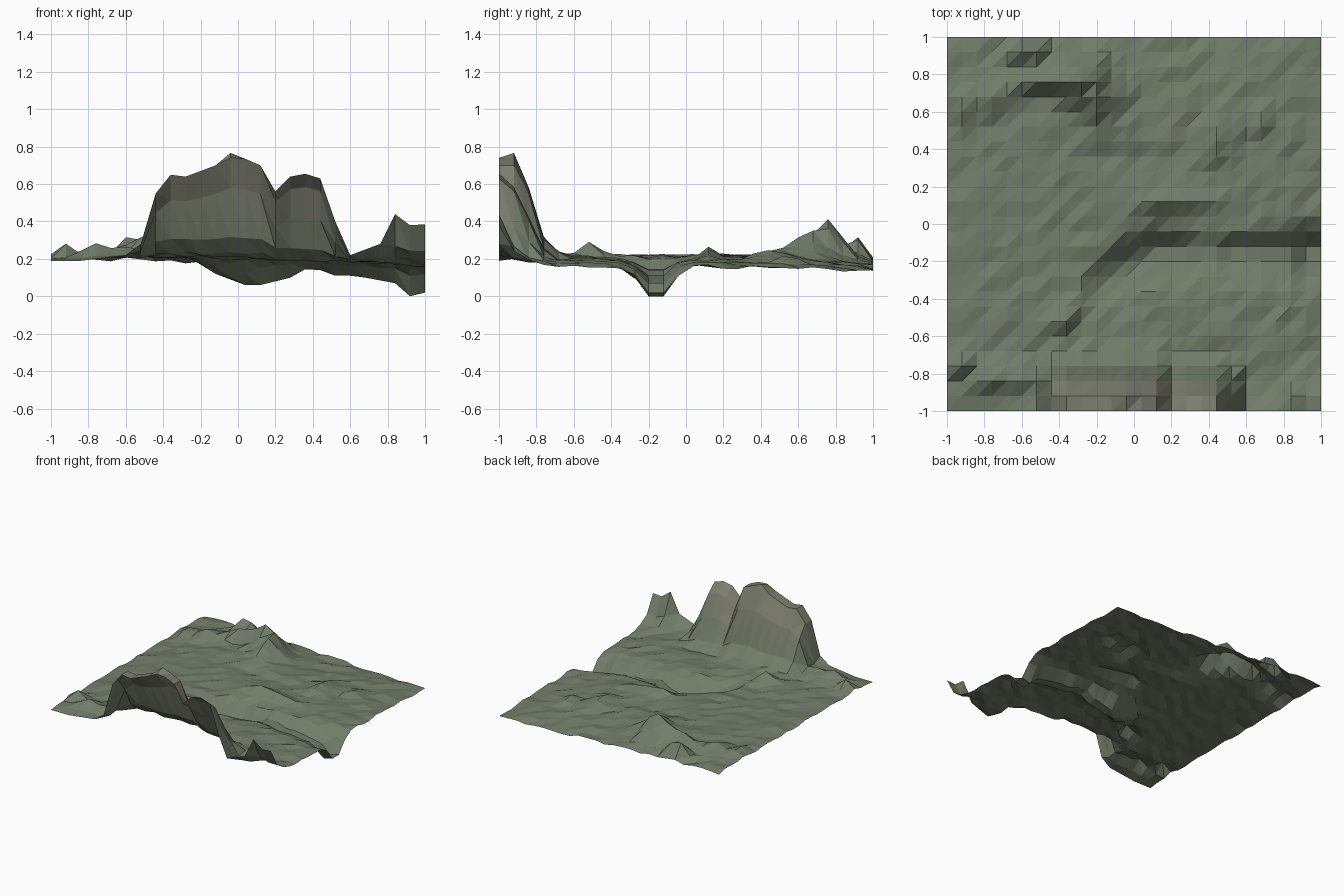
import bpy, bmesh, math, random

random.seed(4)
N, STEP = 25, 0.08

# front mountain crest height for each grid column, x = -1 to 1
crest = [.19, .19, .19, .20, .21, .22, .28, .55, .65, .64, .67, .70, .74,
         .735, .70, .56, .64, .655, .63, .40, .22, .25, .28, .44, .38, .385]
fade = [1, 1.0, .70, .22, .05]                 # crest falloff by row, going back
# river bed height for each column (.2 means no cut)
bed = [.2] * 10 + [.17, .12, .09, .06, .06, .08, .10, .145, .14, .11,
                   .11, .10, .085, .07, .0, .02]

# hills: x, y, height, radius x, radius y
hills = [(-.26, .76, .20, .13, .11), (-.20, .60, .07, .09, .10),
         (-.50, .78, .12, .16, .07), (-.56, .92, .14, .09, .06),
         (-.10, .66, .05, .10, .08),
         (-.38, -.51, .085, .06, .06), (.18, .13, .06, .22, .05),
         (.46, .46, .07, .06, .12), (.70, .54, .035, .06, .08),
         (-.94, .64, .05, .06, .10), (-.92, -.74, .07, .07, .06),
         (-.75, -.84, .09, .08, .07), (-.58, -.84, .07, .08, .08),
         (.60, -.04, .02, .30, .04), (-.76, .66, .06, .09, .09),
         (-.10, .48, .03, .30, .07), (-.88, .16, .015, .12, .06)]


def height(i, j):
    x, y = -1 + i * STEP, -1 + j * STEP
    # gently domed plain dipping towards the back right
    z = .208 - .02 * x - .013 * max(y, 0) * (1 + x)
    z += random.uniform(-.011, .011) - .025 * max(abs(x), abs(y)) ** 4
    for hx, hy, h, rx, ry in hills:
        z += h * math.exp(-((x - hx) / rx) ** 2 - ((y - hy) / ry) ** 2)
    if j < len(fade):
        f = fade[j]
        if i < 7:                              # low ground left of the mountain
            f = [1, .3, .1, 0, 0][j]
        elif i > 19:                           # corner spur is thinner
            f = [1, .35, .1, .03, 0][j]
        elif i > 14:
            f = [1, .85, .5, .15, 0][j]
        if (i, j) == (12, 1):
            f = 1.05
        z += (crest[i] - z) * f
    # river bends to the front at its upper end
    mid = -.16 - .5 * max(0, .1 - x)
    w = min(1, 1.14 * math.exp(-((y - mid) / .11) ** 2))
    return z + (bed[i] - z) * w if bed[i] < .2 else z


# terrain surface
bm = bmesh.new()
v = [[bm.verts.new((-1 + i * STEP, -1 + j * STEP, height(i, j)))
      for i in range(N + 1)] for j in range(N + 1)]
low = min(p.co.z for p in bm.verts)
for p in bm.verts:
    p.co.z -= low
for j in range(N):
    for i in range(N):
        a, b, c, d = v[j][i], v[j][i + 1], v[j + 1][i + 1], v[j + 1][i]
        for tri in ((a, b, c), (a, c, d)):
            f = bm.faces.new(tri)
            f.material_index = int(f.calc_center_median().z > .42)
mesh = bpy.data.meshes.new("terrain")
bm.to_mesh(mesh)
bm.free()
terrain = bpy.data.objects.new("terrain", mesh)
bpy.context.collection.objects.link(terrain)

# grass and rock colours
for name, col in (("grass", (.17, .205, .145, 1)), ("rock", (.205, .21, .16, 1))):
    m = bpy.data.materials.new(name)
    m.diffuse_color = col
    mesh.materials.append(m)
